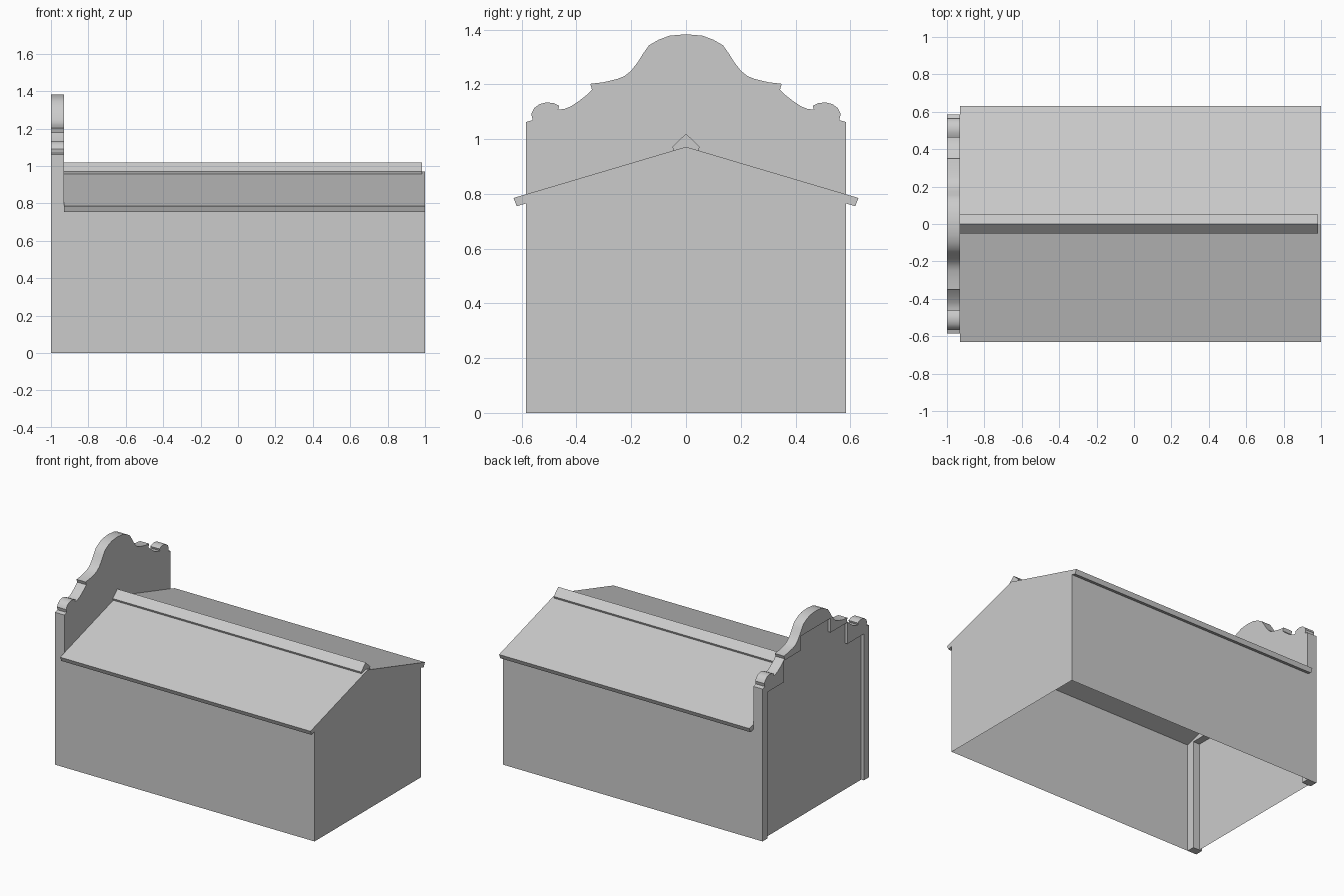
import bpy
import bmesh
from math import radians

cube = bpy.data.objects.get("Cube")
if cube:
    bpy.data.objects.remove(cube, do_unlink=True)

# One plain material
plaster = bpy.data.materials.new("light_grey_plaster")
plaster.use_nodes = True
GREY = (0.6, 0.6, 0.6, 1)
plaster.diffuse_color = GREY
plaster.node_tree.nodes["Principled BSDF"].inputs["Base Color"].default_value = GREY

HALF = 0.585    # half width of the walls
EAVE = 0.765    # wall height under the roof
POST = 0.53     # inner side of the corner posts
INNER, RECESS, OUTER = -0.93, -0.98, -1.0


def finish(name, bm, smooth=False):
    bmesh.ops.recalc_face_normals(bm, faces=bm.faces)
    mesh = bpy.data.meshes.new(name)
    bm.to_mesh(mesh)
    bm.free()
    mesh.materials.append(plaster)
    obj = bpy.data.objects.new(name, mesh)
    bpy.context.collection.objects.link(obj)
    if smooth:
        bpy.ops.object.select_all(action='DESELECT')
        obj.select_set(True)
        bpy.context.view_layer.objects.active = obj
        bpy.ops.object.shade_smooth_by_angle(angle=radians(35))
    return obj


def mirrored(half):
    """Close a right-hand (y, z) profile with its mirror image."""
    return half + [(-y, z) for y, z in reversed(half) if y > 0]


def prism(name, profile, x0, x1, smooth=False):
    """Extrude a (y, z) profile along x."""
    bm = bmesh.new()
    face = bm.faces.new([bm.verts.new((x0, y, z)) for y, z in profile])
    ext = bmesh.ops.extrude_face_region(bm, geom=[face], use_keep_orig=True)
    verts = [v for v in ext["geom"] if isinstance(v, bmesh.types.BMVert)]
    bmesh.ops.translate(bm, verts=verts, vec=(x1 - x0, 0, 0))
    return finish(name, bm, smooth)


def sheet(name, points):
    bm = bmesh.new()
    bm.faces.new([bm.verts.new(p) for p in points])
    return finish(name, bm)


# Thin house walls, open underneath
for name, y in (("front_wall", -HALF), ("back_wall", HALF)):
    sheet(name, [(INNER, y, 0), (1, y, 0), (1, y, EAVE), (INNER, y, EAVE)])
gable = [(0, 0.94), (HALF, EAVE), (HALF, 0)]
sheet("plain_gable_wall", [(1, y, z) for y, z in mirrored(gable)])
sheet("facade_lower_panel", [(RECESS, -POST, 0), (RECESS, POST, 0),
                             (RECESS, POST, EAVE), (RECESS, -POST, EAVE)])

# Pitched roof and ridge cap
prism("roof", [(0, 0.972), (0.63, 0.785), (0.618, 0.755), (0, 0.94),
               (-0.618, 0.755), (-0.63, 0.785)], INNER, 1)
prism("ridge_cap", mirrored([(0, 1.02), (0.05, 0.972), (0.045, 0.958)]),
      INNER, 0.985)

# Curved facade outline, from the crown down to the outer foot
outline = [(0, 1.383), (0.06, 1.378), (0.1, 1.363), (0.135, 1.343),
           (0.155, 1.315), (0.175, 1.283), (0.2, 1.25), (0.225, 1.23),
           (0.25, 1.22), (0.3, 1.208), (0.35, 1.202), (0.343, 1.18),
           (0.362, 1.162), (0.39, 1.14), (0.42, 1.12), (0.445, 1.11),
           (0.467, 1.108), (0.463, 1.122), (0.485, 1.132), (0.51, 1.134),
           (0.535, 1.128), (0.555, 1.113), (0.565, 1.092), (0.56, 1.07),
           (HALF, 1.062), (HALF, 0), (POST, 0)]

# Facade body with its corner posts
prism("facade_body", mirrored(outline + [(POST, EAVE)]), RECESS, INNER, True)

# Raised facade frame with a stepped inner edge
steps = [(POST, 1.02), (0.35, 1.02), (0.35, 1.17), (0.165, 1.17), (0.165, 1.27)]
prism("facade_frame", mirrored(outline + steps), OUTER, RECESS, True)
